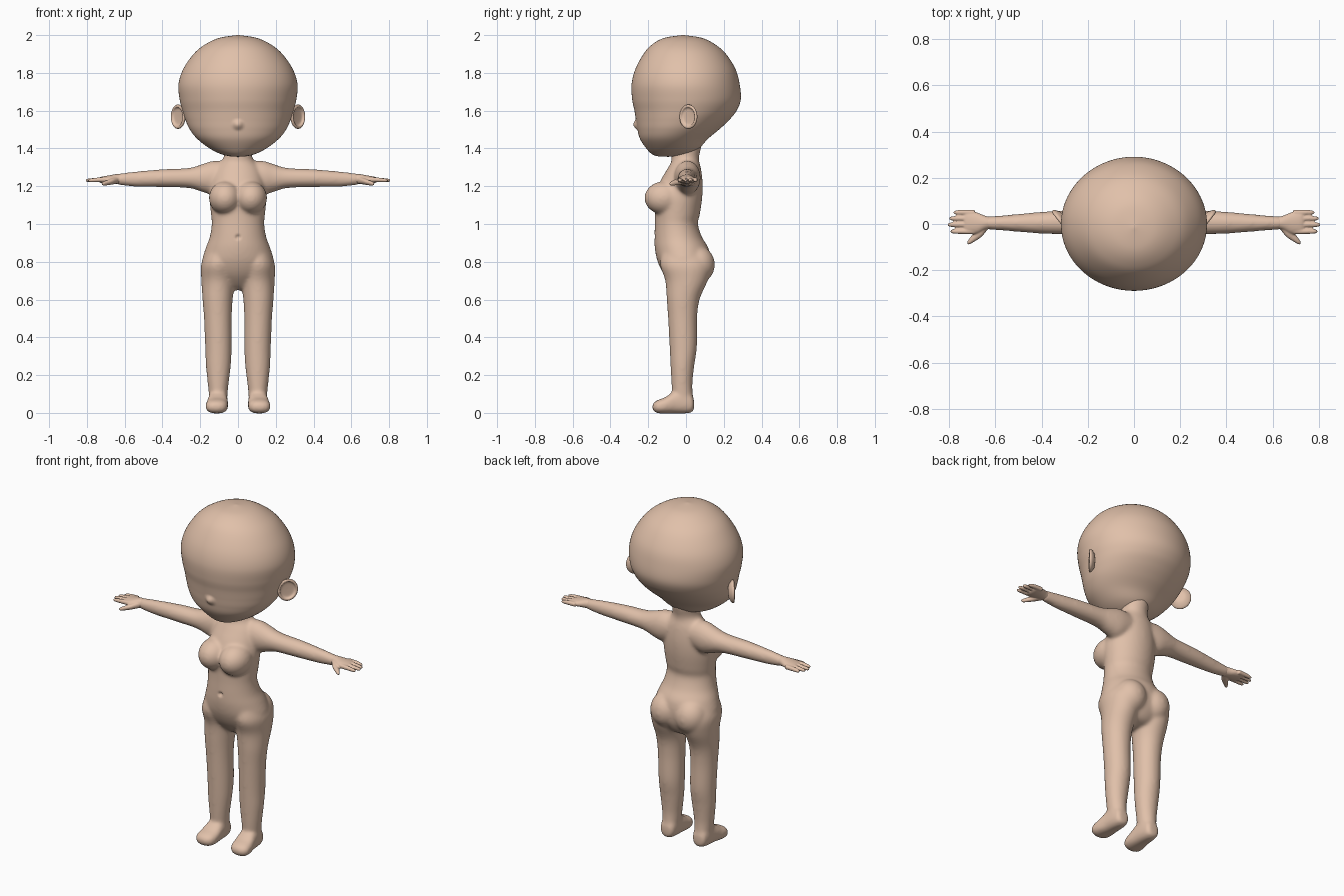
import bpy, bmesh, math
from mathutils import Matrix, Vector

skin = bpy.data.materials.new("skin")
skin.diffuse_color = (0.75, 0.53, 0.40, 1)
AXES = {'x': (1, 2, 0), 'y': (0, 2, 1), 'z': (0, 1, 2)}


def spline(p, steps):
    """Catmull-Rom resampling of a list of stations."""
    out = []
    for i in range(len(p) - 1):
        q = [p[max(i - 1, 0)], p[i], p[i + 1], p[min(i + 2, len(p) - 1)]]
        for k in range(steps):
            t = k / steps
            out.append([0.5 * (2 * b + (c - a) * t + (2 * a - 5 * b + 4 * c - d) * t * t
                               + (3 * b - a - 3 * c + d) * t ** 3) for a, b, c, d in zip(*q)])
    return out + [list(p[-1])]


def loft(bm, axis, stations, side=1, n=32, steps=5, power=1.0):
    """Skin ellipses; a station is (position, a_min, a_max, b_min, b_max)."""
    ia, ib, it = AXES[axis]
    rings = []
    for t, a0, a1, b0, b1 in spline(stations, steps):
        ring = []
        for k in range(n):
            ang = 2 * math.pi * k / n
            c, s = (math.copysign(abs(f) ** power, f) for f in (math.cos(ang), math.sin(ang)))
            co = [0, 0, 0]
            co[it], co[ia], co[ib] = t, (a0 + a1 + (a1 - a0) * c) / 2, (b0 + b1 + (b1 - b0) * s) / 2
            co[0] *= side
            ring.append(bm.verts.new(co))
        rings.append(ring)
    for r, q in zip(rings, rings[1:]):
        for k in range(n):
            bm.faces.new((r[k], r[(k + 1) % n], q[(k + 1) % n], q[k]))
    bm.faces.new(rings[0])
    bm.faces.new(rings[-1])


def ball(bm, centre, radii):
    m = Matrix.Translation(centre) @ Matrix.Diagonal((*radii, 1))
    bmesh.ops.create_uvsphere(bm, u_segments=32, v_segments=20, radius=1, matrix=m)


def finish(bm, name, voxel=0, smooth=0):
    """Make the object; optionally fuse the pieces into one soft skin."""
    bmesh.ops.recalc_face_normals(bm, faces=bm.faces)
    me = bpy.data.meshes.new(name)
    bm.to_mesh(me)
    bm.free()
    ob = bpy.data.objects.new(name, me)
    bpy.context.collection.objects.link(ob)
    if voxel:
        r = ob.modifiers.new("fuse", 'REMESH')
        r.mode, r.voxel_size = 'VOXEL', voxel
        s = ob.modifiers.new("soften", 'SMOOTH')
        s.factor, s.iterations = 0.5, smooth
        bpy.context.view_layer.update()
        dg = bpy.context.evaluated_depsgraph_get()
        new = bpy.data.meshes.new_from_object(ob.evaluated_get(dg))
        ob.modifiers.clear()
        ob.data = new
    ob.data.materials.clear()
    ob.data.materials.append(skin)
    ob.data.polygons.foreach_set("use_smooth", [True] * len(ob.data.polygons))
    return ob


def dimple(ob, centre, radius, dy):
    """Push the surface along y around a point."""
    c = Vector(centre)
    for v in ob.data.vertices:
        d = (v.co - c).length / radius
        if d < 1:
            v.co.y += dy * (1 - d * d) ** 2


def symmetric(rows):
    return [(z, -h, h, y0, y1) for z, h, y0, y1 in rows]


# head with a small nose
bm = bmesh.new()
loft(bm, 'z', symmetric([
    (2.0, .004, -.02, -.012), (1.985, .10, -.115, .085), (1.95, .175, -.18, .155),
    (1.9, .235, -.225, .212), (1.82, .29, -.268, .262), (1.74, .315, -.288, .284),
    (1.66, .309, -.285, .29), (1.6, .294, -.273, .268), (1.55, .278, -.265, .228),
    (1.5, .255, -.257, .175), (1.45, .215, -.243, .115), (1.4, .15, -.21, .07),
    (1.37, .09, -.18, .02), (1.358, .04, -.145, -.04), (1.356, .004, -.10, -.09)]),
    n=160, steps=8)
head = finish(bm, "head")
dimple(head, (0, -.262, 1.525), .035, -.017)

# torso, limbs and feet fused into one body
bm = bmesh.new()
loft(bm, 'z', symmetric([
    (1.42, .075, -.07, .085), (1.36, .074, -.078, .07), (1.33, .09, -.078, .07),
    (1.29, .12, -.10, .08), (1.22, .14, -.14, .088), (1.14, .15, -.165, .086),
    (1.05, .143, -.165, .073), (1.0, .139, -.165, .063), (.93, .15, -.167, .085),
    (.87, .172, -.165, .12), (.8, .19, -.15, .13), (.73, .17, -.115, .12),
    (.67, .10, -.06, .08), (.65, .02, -.02, .02)]), n=48)
for s in (1, -1):
    # arm
    loft(bm, 'x', [
        (.05, -.06, .07, 1.18, 1.33), (.13, -.062, .077, 1.155, 1.335),
        (.19, -.052, .072, 1.17, 1.317), (.26, -.046, .062, 1.19, 1.297),
        (.4, -.042, .053, 1.195, 1.29), (.55, -.03, .039, 1.198, 1.277),
        (.645, -.023, .032, 1.209, 1.265)], s)
    # leg
    loft(bm, 'z', [
        (.84, .02, .175, -.13, .10), (.78, .015, .196, -.137, .13),
        (.7, .015, .194, -.11, .115), (.6, .028, .188, -.102, .072),
        (.5, .033, .18, -.095, .059), (.35, .033, .174, -.087, .058),
        (.25, .038, .17, -.082, .044), (.15, .05, .16, -.077, .034),
        (.09, .056, .154, -.072, .037), (.04, .06, .15, -.06, .037)], s)
    # foot
    loft(bm, 'y', [
        (.043, .09, .12, .03, .06), (.035, .068, .143, .005, .09),
        (0, .058, .153, -.003, .12), (-.06, .054, .16, -.003, .115),
        (-.11, .052, .17, -.003, .083), (-.15, .058, .17, -.002, .068),
        (-.172, .078, .152, .01, .053), (-.178, .10, .13, .025, .04)], s, power=.8)
    # breast and buttock
    ball(bm, (s * .068, -.115, 1.138), (.086, .105, .088))
    ball(bm, (s * .08, .06, .785), (.092, .093, .10))
body = finish(bm, "body", voxel=.008, smooth=16)
dimple(body, (0, -.166, .93), .018, .014)

for s, label in ((1, "left"), (-1, "right")):
    # hand: palm, four fingers and thumb
    bm = bmesh.new()
    loft(bm, 'x', [
        (.615, -.02, .029, 1.212, 1.264), (.645, -.026, .036, 1.212, 1.264),
        (.68, -.042, .05, 1.214, 1.258), (.72, -.043, .058, 1.216, 1.251),
        (.735, -.036, .053, 1.222, 1.245)], s, n=24)
    for y, tip in ((-.032, .795), (-.003, .807), (.024, .80), (.050, .782)):
        loft(bm, 'x', [
            (.69, y - .012, y + .012, 1.222, 1.248), (.74, y - .012, y + .012, 1.222, 1.246),
            (tip - .012, y - .009, y + .009, 1.222, 1.24),
            (tip, y - .003, y + .003, 1.228, 1.234)], s, n=16)
    loft(bm, 'x', [
        (.635, -.026, .01, 1.215, 1.25), (.66, -.056, .0, 1.21, 1.245),
        (.69, -.076, -.035, 1.205, 1.234), (.712, -.088, -.062, 1.203, 1.225),
        (.722, -.087, -.078, 1.208, 1.218)], s, n=16)
    finish(bm, label + "_hand", voxel=.004, smooth=3)

    # ear: hollow dish angled outwards
    bm = bmesh.new()
    dish = [(.02, .003), (.017, .03), (.002, .053), (-.010, .057),
            (-.014, .047), (-.004, .036), (-.002, .003)]
    loft(bm, 'y', [(t, -r, r, -r * 1.12, r * 1.12) for t, r in dish], n=40)
    bm.transform(Matrix.Translation((.312, .017, 1.568)) @ Matrix.Rotation(math.radians(52), 4, 'Z'))
    bm.transform(Matrix.Diagonal((s, 1, 1, 1)))
    finish(bm, label + "_ear")
